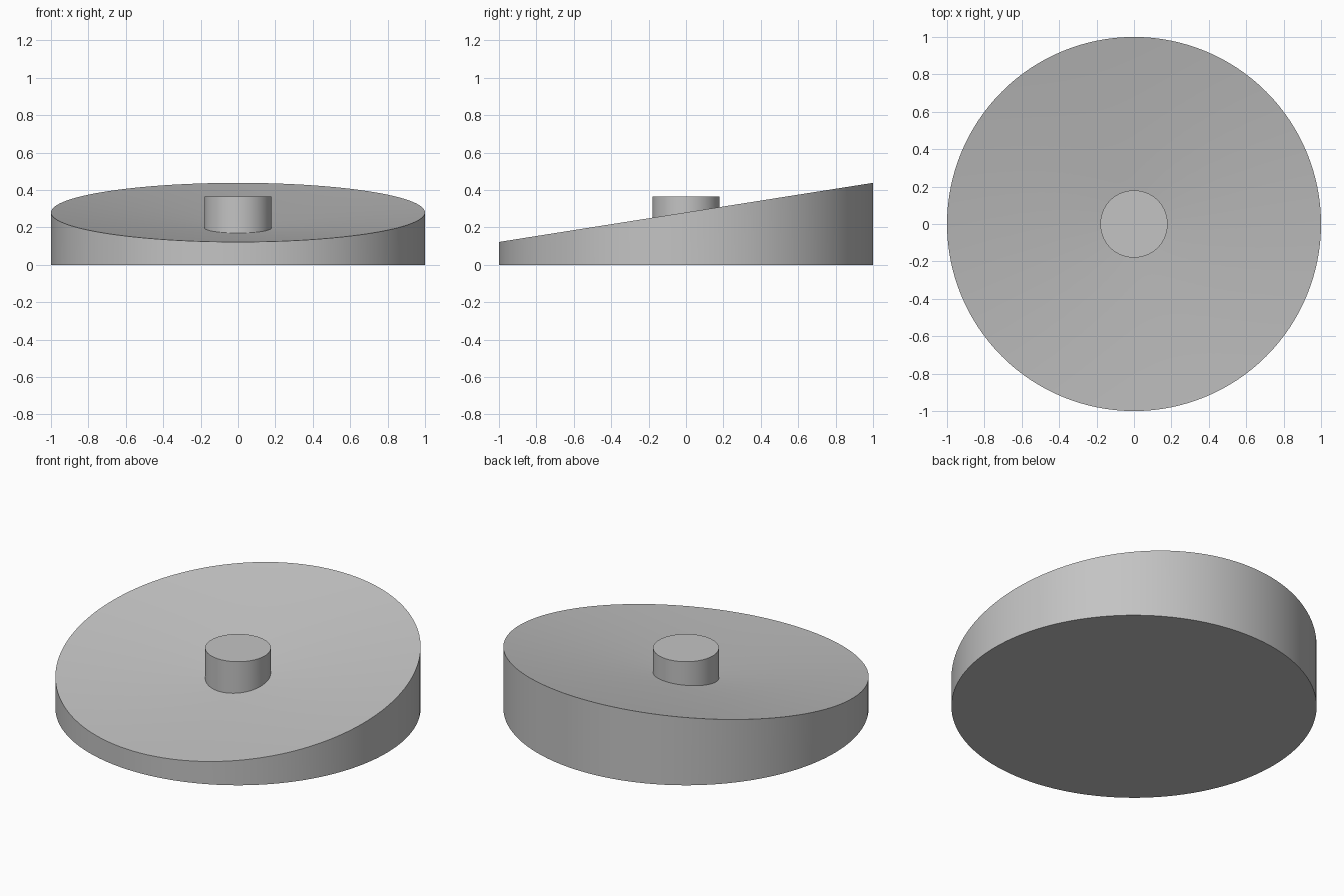
import bpy
import bmesh
import math

SEGMENTS = 128
RIM_RADIUS, POST_RADIUS = 1.0, 0.18
MID_HEIGHT, SLOPE = 0.28, 0.158   # tilted rim plane
DISH_DEPTH = 0.1                  # depth of the shallow cone at its apex
POST_TOP = 0.364

cube = bpy.data.objects.get("Cube")
if cube:
    bpy.data.objects.remove(cube, do_unlink=True)

grey = bpy.data.materials.new("plain grey")
grey.use_nodes = True
colour = (0.55, 0.55, 0.55, 1)
grey.diffuse_color = colour
grey.node_tree.nodes["Principled BSDF"].inputs["Base Color"].default_value = colour


def dish_height(radius, y):
    """Tilted plane sunk by a cone towards the centre."""
    return MID_HEIGHT + SLOPE * y - DISH_DEPTH * (1 - radius / RIM_RADIUS)


def lathe(name, rings):
    """Stack of (radius, height function) rings, capped at both ends."""
    bm = bmesh.new()
    loops = []
    for radius, height in rings:
        loop = []
        for i in range(SEGMENTS):
            a = math.tau * i / SEGMENTS
            x, y = radius * math.cos(a), radius * math.sin(a)
            loop.append(bm.verts.new((x, y, height(radius, y))))
        loops.append(loop)
    for low, high in zip(loops, loops[1:]):
        for i in range(SEGMENTS):
            j = (i + 1) % SEGMENTS
            bm.faces.new((low[i], low[j], high[j], high[i]))
    bm.faces.new(loops[0][::-1])
    bm.faces.new(loops[-1])
    mesh = bpy.data.meshes.new(name)
    bm.to_mesh(mesh)
    bm.free()
    mesh.materials.append(grey)
    obj = bpy.data.objects.new(name, mesh)
    bpy.context.collection.objects.link(obj)
    bpy.ops.object.select_all(action="DESELECT")
    obj.select_set(True)
    bpy.context.view_layer.objects.active = obj
    bpy.ops.object.shade_smooth_by_angle(angle=math.radians(30))
    return obj


# Wedge-shaped disc with a shallow conical top
lathe("sloped_disc", [
    (RIM_RADIUS, lambda r, y: 0),
    (RIM_RADIUS, dish_height),
    (POST_RADIUS * 0.9, dish_height),
])

# Upright post whose slanted foot sits inside the dish
lathe("centre_post", [
    (POST_RADIUS, lambda r, y: dish_height(r, y) - 0.01),
    (POST_RADIUS, lambda r, y: POST_TOP),
])
